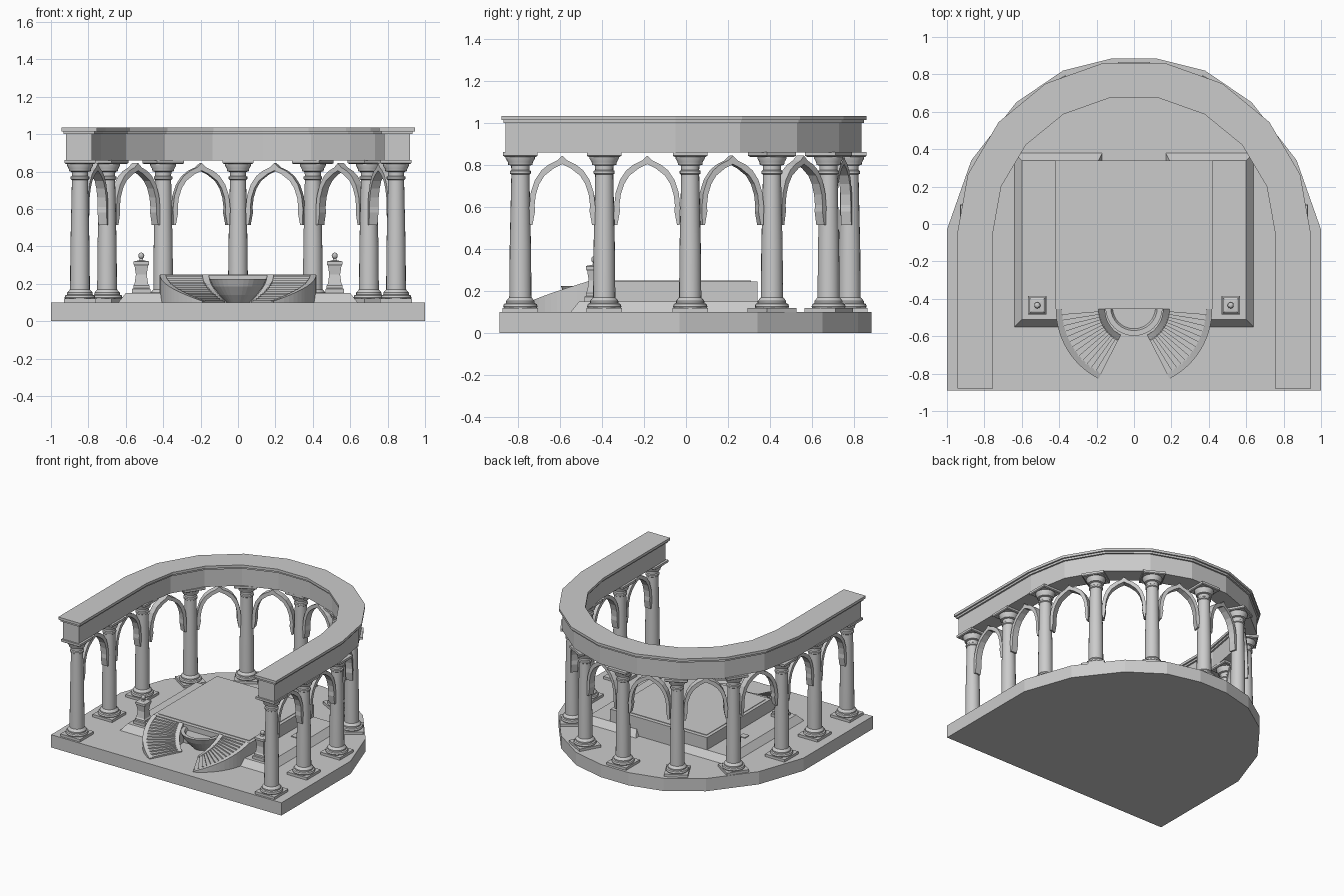
import bpy
from math import sin, cos, pi, radians, atan2, hypot
from mathutils import Matrix, Vector

if "Cube" in bpy.data.objects:
    bpy.data.objects.remove(bpy.data.objects["Cube"])


def mesh(name, verts, faces, mat=None, smooth=False):
    me = bpy.data.meshes.new(name)
    me.from_pydata([tuple(v) for v in verts], [], faces)
    ob = bpy.data.objects.new(name, me)
    bpy.context.collection.objects.link(ob)
    if mat:
        me.transform(mat)
    # consistent outward normals
    import bmesh
    bm = bmesh.new()
    bm.from_mesh(me)
    bmesh.ops.recalc_face_normals(bm, faces=bm.faces)
    bm.to_mesh(me)
    bm.free()
    if smooth:
        bpy.context.view_layer.objects.active = ob
        ob.select_set(True)
        bpy.ops.object.shade_smooth_by_angle(angle=radians(35))
        ob.select_set(False)
    return ob


def loft(name, rings, mat=None, smooth=False):
    """Skin equal-length closed rings and cap both ends."""
    n = len(rings[0])
    verts = [v for r in rings for v in r]
    faces = [tuple(range(n)), tuple(range((len(rings) - 1) * n, len(rings) * n))]
    for k in range(len(rings) - 1):
        for i in range(n):
            j = (i + 1) % n
            faces.append((k * n + i, k * n + j, (k + 1) * n + j, (k + 1) * n + i))
    return mesh(name, verts, faces, mat, smooth)


def rect(x0, x1, y0, y1, z):
    return [(x0, y0, z), (x1, y0, z), (x1, y1, z), (x0, y1, z)]


def square_stack(name, profile, mat):
    return loft(name, [rect(-h, h, -h, h, z) for h, z in profile], mat)


def lathe(name, profile, mat, n=20):
    return loft(name, [[(r * cos(2 * pi * i / n), r * sin(2 * pi * i / n), z)
                        for i in range(n)] for r, z in profile], mat, True)


def mirrored(half):
    return half + [(-x, y) for x, y in reversed(half)]


# Floor slab: straight front, faceted apse at the back
outline = mirrored([(1, -.89), (1, -.03), (.87, .34), (.63, .65), (.38, .82), (.12, .885)])
loft("floor_slab", [[(x, y, z) for x, y in outline] for z in (0, .1)])


# Horseshoe entablature: rectangular bands swept along straight legs and a half ellipse
def horseshoe(name, d, z0, z1, y_end):
    def at(off, t):
        if t is None:
            return .85 + off, y_end
        return (.85 + off) * cos(t), -.05 + (.83 + off) * sin(t)
    rings = []
    for t, s in [(None, 1)] + [(pi * i / 9, 1) for i in range(10)] + [(None, -1)]:
        (xi, yi), (xo, yo) = at(-d, t), at(d, t)
        rings.append([(s * xi, yi, z0), (s * xo, yo, z0), (s * xo, yo, z1), (s * xi, yi, z1)])
    return loft(name, rings)


horseshoe("architrave", .07, .86, 1.0, -.86)
horseshoe("cornice_lower", .083, 1.0, 1.015, -.87)
horseshoe("cornice_upper", .095, 1.015, 1.035, -.88)

# Columns
half_cols = [(.845, -.79), (.845, -.39), (.845, .02), (.70, .41), (.40, .68)]
cols = half_cols + [(0, .78)] + [(-x, y) for x, y in reversed(half_cols)]
shaft = [(.078, .118), (.082, .126), (.078, .138), (.068, .142), (.068, .152), (.06, .162),
         (.053, .17), (.051, .4), (.043, .755), (.05, .76), (.05, .772), (.043, .777),
         (.044, .798), (.058, .802), (.06, .815), (.07, .832), (.07, .842)]
for x, y in cols:
    turn = atan2(y + .05, x) if y > .1 else 0
    m = Matrix.Translation((x, y, 0)) @ Matrix.Rotation(turn, 4, 'Z')
    square_stack("column_plinth", [(.085, .1), (.085, .12)], m)
    lathe("column_shaft", shaft, m)
    square_stack("column_abacus", [(.075, .84), (.082, .845), (.082, .862)], m)

# Pointed arches between neighbouring columns
outer = [(.155, .515), (.158, .6), (.15, .67), (.13, .73), (.10, .775), (.065, .803),
         (.025, .822), (0, .845)]
inner = [(.142, .515), (.13, .58), (.132, .61), (.126, .66), (.11, .71), (.085, .75),
         (.04, .785), (0, .805)]
for (ax, ay), (bx, by) in zip(cols, cols[1:]):
    m = (Matrix.Translation(((ax + bx) / 2, (ay + by) / 2, 0))
         @ Matrix.Rotation(atan2(by - ay, bx - ax), 4, 'Z'))
    pairs = list(zip(inner, outer))
    pairs += [((-i[0], i[1]), (-o[0], o[1])) for i, o in reversed(pairs[:-1])]
    loft("arch", [[(i[0], -.025, i[1]), (o[0], -.025, o[1]), (o[0], .025, o[1]),
                   (i[0], .025, i[1])] for i, o in pairs], m)

# Sloped lower step, notched at front and back
low = mirrored([(.18, -.44), (.18, -.55), (.64, -.55), (.64, .38), (.17, .38), (.17, .30)])
top = mirrored([(.18, -.44), (.18, -.51), (.60, -.51), (.60, .34), (.19, .34), (.19, .30)])
loft("lower_step", [[(x, y, .1) for x, y in low], [(x, y, .15) for x, y in top]])

# Main dais with a slightly raised panel
loft("dais", [rect(-.42, .42, -.455, .34, z) for z in (.1, .246)])
loft("dais_panel", [rect(-.395, .395, -.425, .31, z) for z in (.24, .25)])

# Curved stairs with sloping side walls
CY, SWEEP, N = -.455, radians(63), 14


def arc_ring(r0, r1, a, z, s):
    c, d = cos(a) * s, sin(a)
    return [(r0 * c, CY - r0 * d, .1), (r1 * c, CY - r1 * d, .1),
            (r1 * c, CY - r1 * d, z), (r0 * c, CY - r0 * d, z)]


for s in (1, -1):
    for name, r0, r1 in (("stair_inner_wall", .155, .19), ("stair_outer_wall", .385, .418)):
        loft(name, [arc_ring(r0, r1, SWEEP * i / N, .25 - .143 * i / N, s) for i in range(N + 1)])
    for i in range(N):
        z = .24 - .138 * i / N
        loft("stair_tread", [arc_ring(.185, .39, SWEEP * k / N, z, s) for k in (i, i + 1)])

# Half-round basin between the stairs
basin = [(.06, .1), (.10, .14), (.135, .185), (.153, .225), (.125, .225), (.115, .205)]
loft("half_basin", [[(r * cos(pi * i / 16), -.445 - r * sin(pi * i / 16), z)
                     for i in range(17)] for r, z in basin])

# Pedestals with ball finials, and small floor blocks
for s in (1, -1):
    m = Matrix.Translation((s * .517, -.435, 0))
    square_stack("pedestal", [(.05, .15), (.05, .172), (.043, .176), (.043, .19), (.036, .2),
                              (.029, .25), (.036, .295), (.042, .305), (.042, .318),
                              (.034, .322), (.012, .324), (.008, .335)], m)
    bpy.ops.mesh.primitive_uv_sphere_add(segments=10, ring_count=6, radius=.017,
                                         location=(s * .517, -.435, .35))
    bpy.context.object.name = "pedestal_ball"
    square_stack("step_block", [(.026, .15), (.026, .156)], Matrix.Translation((s * .505, 0, 0)))
square_stack("step_block", [(.026, .15), (.026, .156)], Matrix.Translation((.505, -.395, 0)))
